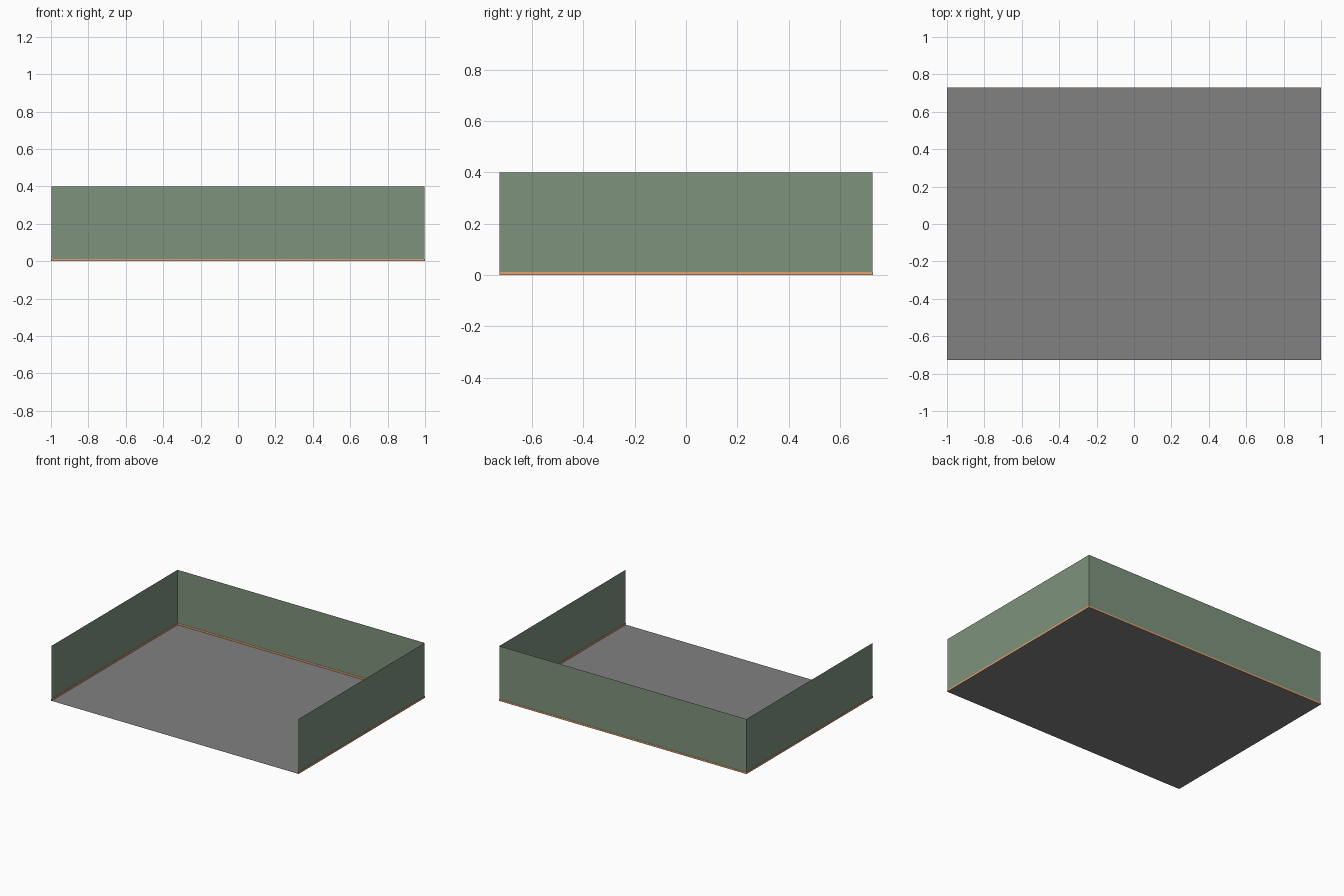
import bpy

if "Cube" in bpy.data.objects:
    bpy.data.objects.remove(bpy.data.objects["Cube"])

X, Y, HEIGHT = 0.998, 0.728, 0.4   # wall positions
SKIRT_H, SKIRT_T = 0.012, 0.004    # skirting height and thickness


def material(name, color):
    mat = bpy.data.materials.new(name)
    mat.diffuse_color = (*color, 1)
    mat.use_nodes = True
    mat.node_tree.nodes["Principled BSDF"].inputs["Base Color"].default_value = mat.diffuse_color
    return mat


def add_mesh(name, verts, faces, mat):
    mesh = bpy.data.meshes.new(name)
    mesh.from_pydata(verts, [], faces)
    obj = bpy.data.objects.new(name, mesh)
    bpy.context.collection.objects.link(obj)
    mesh.materials.append(mat)
    return obj


def upright_sheet(name, path, height, mat):
    """Raise an open plan path into a vertical sheet."""
    n = len(path)
    verts = [(x, y, z) for z in (0, height) for x, y in path]
    faces = [(i, i + 1, n + i + 1, n + i) for i in range(n - 1)]
    return add_mesh(name, verts, faces, mat)


# Plan shared by walls and skirting: left, back, right, open at the front
plan = [(-X, -Y), (-X, Y), (X, Y), (X, -Y)]

# Floor
add_mesh("floor", [(x, y, 0) for x, y in reversed(plan)], [(0, 1, 2, 3)],
         material("floor_grey", (0.22, 0.22, 0.22)))

# Thin walls
upright_sheet("walls", plan, HEIGHT, material("wall_green", (0.21, 0.29, 0.205)))

# Skirting strip straddling the foot of the walls
skirting = upright_sheet("skirting", plan, SKIRT_H,
                         material("skirting_wood", (0.80, 0.36, 0.16)))
solid = skirting.modifiers.new("thickness", 'SOLIDIFY')
solid.thickness = SKIRT_T
solid.offset = 0
solid.use_even_offset = True
